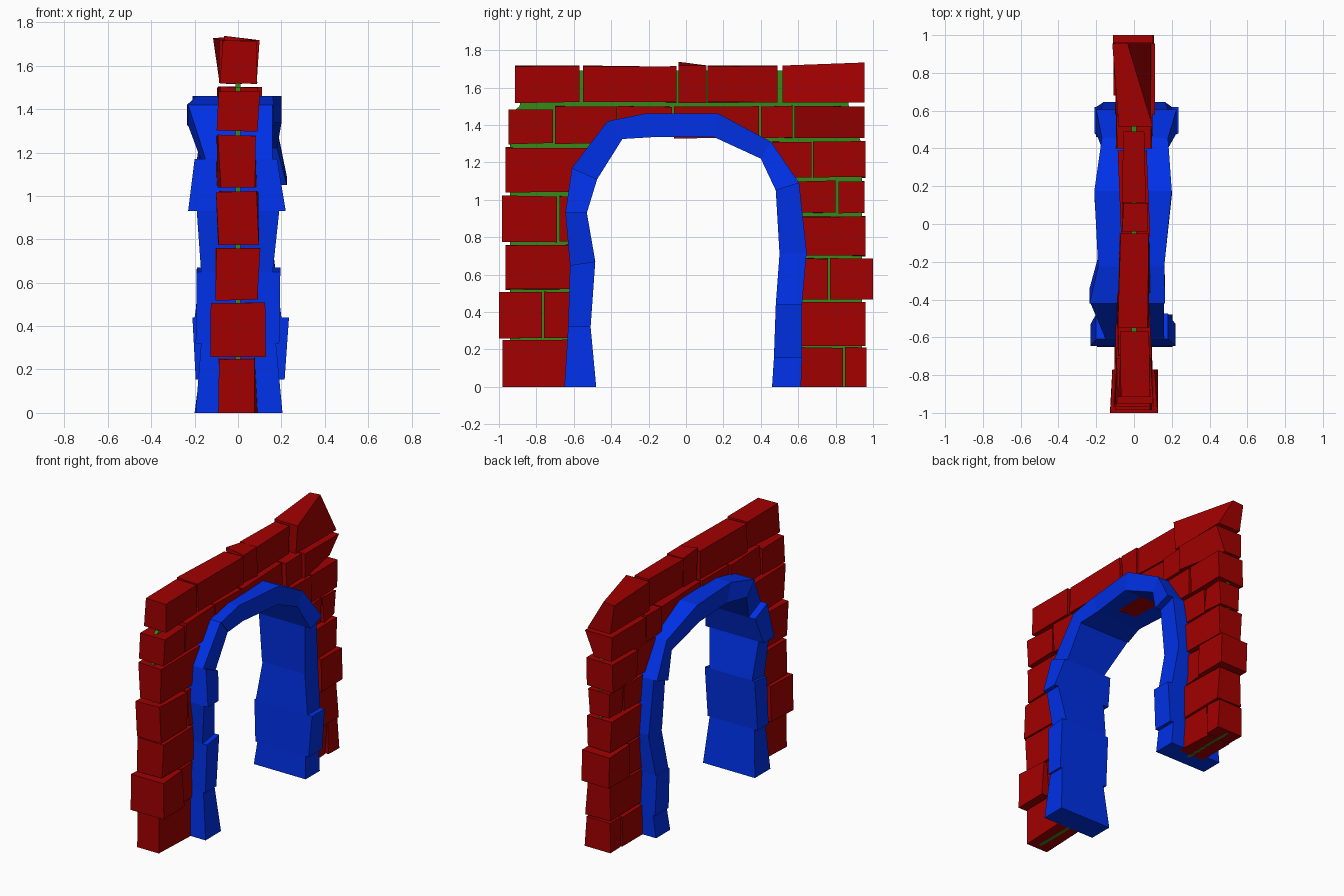
import bpy, bmesh, random
from mathutils import Vector

random.seed(4)


def material(name, rgb):
    m = bpy.data.materials.new(name)
    m.diffuse_color = (*rgb, 1)
    return m


RED = material("red_brick", (0.36, 0.0, 0.0))
BLUE = material("blue_stone", (0.0, 0.03, 0.8))
GREEN = material("green_mortar", (0.04, 0.25, 0.01))


def finish(bm, name, mat):
    bmesh.ops.recalc_face_normals(bm, faces=bm.faces)
    me = bpy.data.meshes.new(name)
    bm.to_mesh(me)
    bm.free()
    me.materials.append(mat)
    bpy.context.collection.objects.link(bpy.data.objects.new(name, me))


def block(name, start, end, mat):
    """Six-sided block between two four-cornered end sections."""
    bm = bmesh.new()
    a = [bm.verts.new(p) for p in start]
    b = [bm.verts.new(p) for p in end]
    bm.faces.new(a)
    bm.faces.new(b)
    for i in range(4):
        j = (i + 1) % 4
        bm.faces.new((a[i], a[j], b[j], b[i]))
    finish(bm, name, mat)


# Brick courses: z bottom, z top, then (y start, y end, half thickness)
left = [
    (0.00, 0.25, [(-0.98, -0.60, 0.085)]),
    (0.26, 0.505, [(-1.0, -0.77, 0.118), (-0.76, -0.58, 0.085)]),
    (0.52, 0.76, [(-0.965, -0.58, 0.10)]),
    (0.775, 1.02, [(-0.985, -0.69, 0.095), (-0.675, -0.58, 0.085)]),
    (1.04, 1.28, [(-0.965, -0.53, 0.09)]),
    (1.30, 1.485, [(-0.95, -0.71, 0.09)]),
]
right = [
    (0.00, 0.21, [(0.57, 0.84, 0.09), (0.85, 0.965, 0.10)]),
    (0.22, 0.45, [(0.57, 0.96, 0.095)]),
    (0.465, 0.685, [(0.57, 0.76, 0.085), (0.77, 1.0, 0.10)]),
    (0.70, 0.91, [(0.58, 0.96, 0.095)]),
    (0.93, 1.10, [(0.56, 0.80, 0.09), (0.815, 0.955, 0.085)]),
    (1.12, 1.31, [(0.46, 0.67, 0.09), (0.68, 0.96, 0.10)]),
    (1.33, 1.50, [(0.40, 0.57, 0.085), (0.58, 0.955, 0.10)]),
]
top = [
    (1.30, 1.50, [(-0.70, -0.37, 0.09)]),
    (1.345, 1.50, [(-0.365, -0.075, 0.085)]),
    (1.33, 1.50, [(-0.065, 0.39, 0.075)]),
    (1.52, 1.715, [(-0.915, -0.57, 0.075), (-0.55, -0.05, 0.08), (-0.04, 0.11, 0.065),
                   (0.115, 0.49, 0.06), (0.515, 0.955, 0.09)]),
]
# Moved corners: brick name -> (end, corner, offset)
chips = {
    "top_brick_3_4": [(1, 2, (-0.12, 0, 0.015)), (1, 3, (-0.03, 0, 0.015))],
    "top_brick_3_2": [(0, 3, (0, 0, 0.025))],
    "right_brick_6_1": [(1, 1, (-0.07, 0, 0))],
}


def jit(x, y, z):
    z += random.uniform(-0.004, 0.004) if z > 0 else 0
    return Vector((x + random.uniform(-0.012, 0.012), y, z))


for side, courses in (("left", left), ("right", right), ("top", top)):
    for r, (z0, z1, bricks) in enumerate(courses):
        for k, (y0, y1, h) in enumerate(bricks):
            name = f"{side}_brick_{r}_{k}"
            ends = [[jit(-h, y, z0), jit(h, y, z0), jit(h, y, z1), jit(-h, y, z1)]
                    for y in (y0, y1)]
            for end, corner, off in chips.get(name, []):
                ends[end][corner] += Vector(off)
            block(name, *ends, RED)

# Arch joints: outer (y, z), inner (y, z)
joints = [
    ((-0.65, 0.0), (-0.48, 0.0)), ((-0.63, 0.32), (-0.51, 0.32)),
    ((-0.62, 0.65), (-0.485, 0.67)), ((-0.645, 0.93), (-0.53, 0.93)),
    ((-0.61, 1.17), (-0.475, 1.11)), ((-0.42, 1.42), (-0.34, 1.325)),
    ((-0.225, 1.46), (-0.175, 1.335)), ((0.175, 1.46), (0.15, 1.335)),
    ((0.455, 1.31), (0.40, 1.22)), ((0.605, 1.09), (0.48, 1.05)),
    ((0.645, 0.72), (0.50, 0.71)), ((0.62, 0.44), (0.48, 0.44)),
    ((0.62, 0.155), (0.47, 0.155)), ((0.615, 0.0), (0.46, 0.0)),
]
# Stone x limits: start low, start high, end low, end high
widths = [
    (-0.195, 0.205, -0.17, 0.175), (-0.195, 0.19, -0.19, 0.195),
    (-0.17, 0.16, -0.19, 0.19), (-0.23, 0.22, -0.20, 0.18),
    (-0.15, 0.16, -0.23, 0.16), (-0.235, 0.165, -0.19, 0.16),
    (-0.19, 0.16, -0.21, 0.20), (-0.21, 0.20, -0.17, 0.18),
    (-0.17, 0.18, -0.20, 0.225), (-0.175, 0.18, -0.165, 0.165),
    (-0.16, 0.165, -0.20, 0.20), (-0.21, 0.235, -0.195, 0.215),
    (-0.18, 0.19, -0.20, 0.20),
]


def section(joint, lo, hi):
    o, i = joint
    return [(lo, *o), (hi, *o), (hi, *i), (lo, *i)]


for n, (a, b, c, d) in enumerate(widths):
    block(f"arch_stone_{n}", section(joints[n], a, b), section(joints[n + 1], c, d), BLUE)

# Thin mortar sheet: wall outline outside, middle of the arch inside
outline = [((o[0] + i[0]) / 2, (o[1] + i[1]) / 2) for o, i in joints]
outline += [(0.94, 0.0), (0.94, 1.30), (0.88, 1.45), (0.86, 1.56), (0.60, 1.69),
            (-0.86, 1.69), (-0.89, 1.50), (-0.94, 1.46), (-0.94, 0.0)]
bm = bmesh.new()
face = bm.faces.new([bm.verts.new((-0.012, y, z)) for y, z in outline])
ext = bmesh.ops.extrude_face_region(bm, geom=[face], use_keep_orig=True)
bmesh.ops.translate(bm, vec=(0.024, 0, 0),
                    verts=[v for v in ext["geom"] if isinstance(v, bmesh.types.BMVert)])
finish(bm, "mortar_sheet", GREEN)
